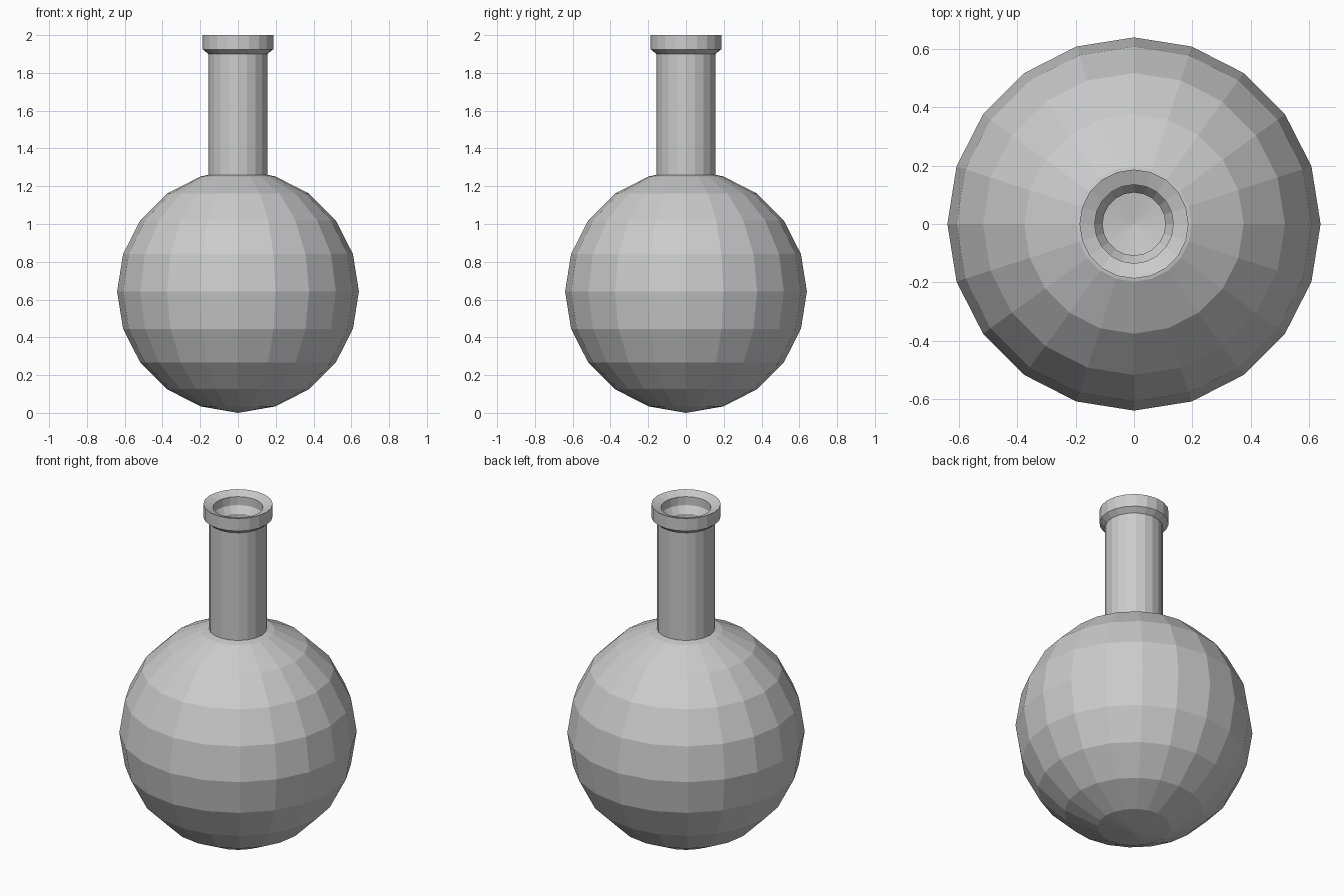
import bpy, bmesh
from math import sin, cos, radians, tau

if "Cube" in bpy.data.objects:
    bpy.data.objects.remove(bpy.data.objects["Cube"])

SIDES = 20
R_OUT, R_IN, CZ = 0.64, 0.59, 0.643


def arc(radius, first, last):
    """Bulb rings every 18 degrees, counted up from the bottom pole."""
    return [(radius * sin(radians(18 * k)), CZ - radius * cos(radians(18 * k)))
            for k in range(first, last + 1)]


def lathe(name, profile):
    bm = bmesh.new()
    verts = [bm.verts.new((r, 0, z)) for r, z in profile]
    edges = [bm.edges.new(pair) for pair in zip(verts, verts[1:])]
    bmesh.ops.spin(bm, geom=verts + edges, cent=(0, 0, 0), axis=(0, 0, 1),
                   angle=tau, steps=SIDES)
    bmesh.ops.remove_doubles(bm, verts=bm.verts[:], dist=1e-4)
    bmesh.ops.recalc_face_normals(bm, faces=bm.faces[:])
    mesh = bpy.data.meshes.new(name)
    bm.to_mesh(mesh)
    bm.free()
    obj = bpy.data.objects.new(name, mesh)
    bpy.context.collection.objects.link(obj)
    return obj


# Outside: round bulb, straight neck, chamfered lip
outer = [(0, CZ - R_OUT - 0.003)] + arc(R_OUT, 1, 9)
outer += [(0.156, 1.26), (0.156, 1.90), (0.187, 1.925), (0.187, 2.0)]

# Inside: sloped rim, narrowing throat, hollow bulb
inner = [(0.135, 1.98), (0.135, 1.93), (0.108, 1.89), (0.108, 1.22)]
inner += arc(R_IN, 1, 9)[::-1] + [(0, CZ - R_IN)]

lathe("round_flask", outer + inner)
